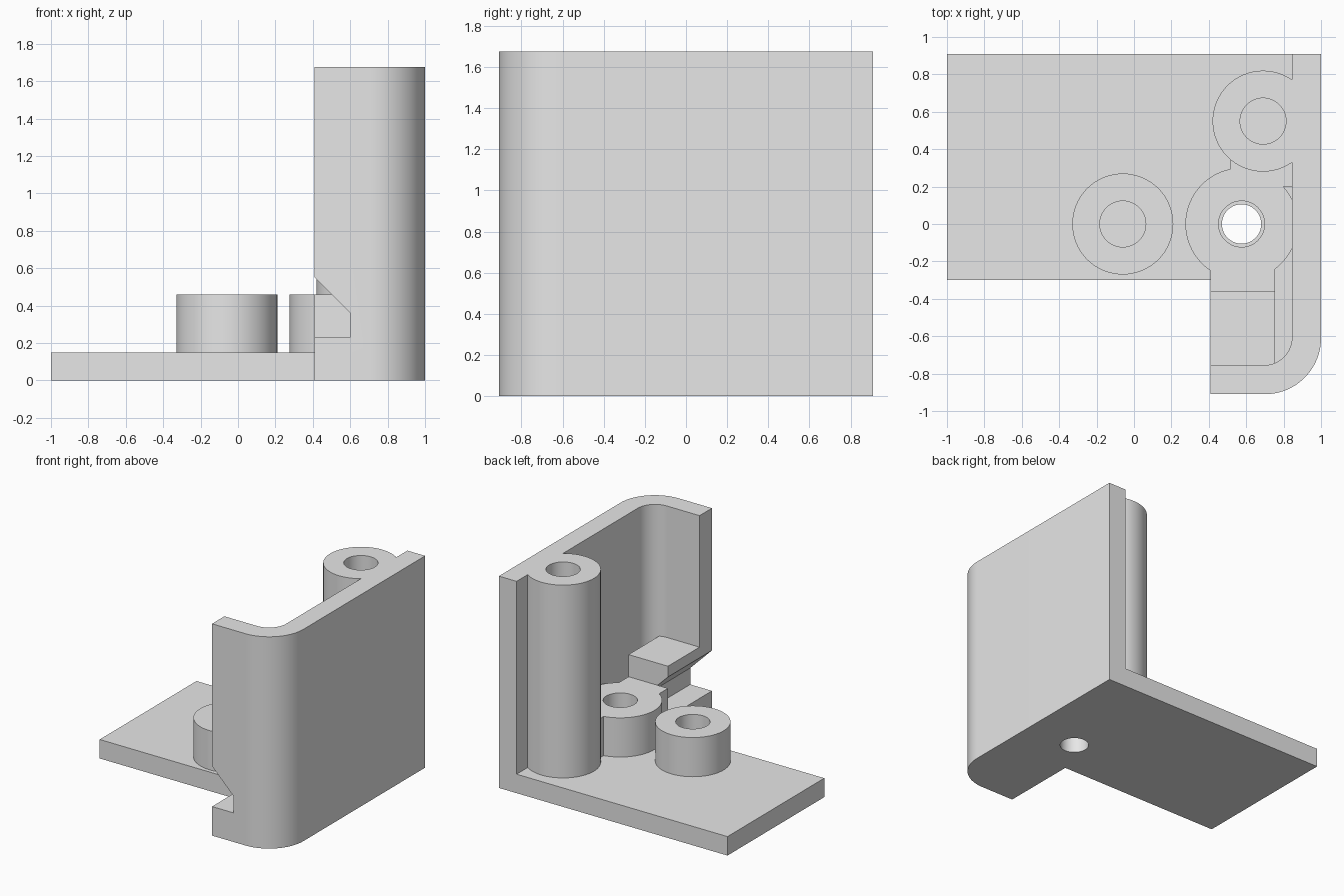
import bpy, bmesh, math
from mathutils import Matrix

cube = bpy.data.objects.get("Cube")
if cube:
    bpy.data.objects.remove(cube, do_unlink=True)

# One plain grey
grey = bpy.data.materials.new("plain_grey")
grey.use_nodes = True
colour = (0.8, 0.8, 0.8, 1)
grey.diffuse_color = colour
grey.node_tree.nodes["Principled BSDF"].inputs["Base Color"].default_value = colour

BASE, LOW, TOP = 0.15, 0.46, 1.675    # plate, boss and wall heights
HOLE = 0.123
BACK, FRONT, INNER = 0.91, -0.91, 0.845
BLOCK_L, BLOCK_R = 0.41, 0.755        # sides of the catch block


def arc(cx, cy, r, start, end, n):
    """Points along an arc, angles in degrees."""
    angles = [math.radians(start + (end - start) * i / n) for i in range(n + 1)]
    return [(cx + r * math.cos(a), cy + r * math.sin(a)) for a in angles]


def prism(name, outline, z0, z1):
    """Extrude a closed counter-clockwise outline upwards."""
    bm = bmesh.new()
    face = bm.faces.new([bm.verts.new((x, y, z0)) for x, y in outline])
    new = bmesh.ops.extrude_face_region(bm, geom=[face])["geom"]
    verts = [v for v in new if isinstance(v, bmesh.types.BMVert)]
    bmesh.ops.translate(bm, verts=verts, vec=(0, 0, z1 - z0))
    bmesh.ops.recalc_face_normals(bm, faces=bm.faces)
    mesh = bpy.data.meshes.new(name)
    bm.to_mesh(mesh)
    bm.free()
    mesh.materials.append(grey)
    obj = bpy.data.objects.new(name, mesh)
    bpy.context.collection.objects.link(obj)
    return obj


def box(name, x0, x1, y0, y1, z0, z1):
    return prism(name, [(x0, y0), (x1, y0), (x1, y1), (x0, y1)], z0, z1)


def cylinder(name, x, y, r, z0, z1):
    return prism(name, arc(x, y, r, 0, 360, 64)[:-1], z0, z1)


def cut(obj, cutter):
    """Subtract the cutter, then discard it."""
    mod = obj.modifiers.new("cut", "BOOLEAN")
    mod.operation = "DIFFERENCE"
    mod.solver = "EXACT"
    mod.object = cutter
    bpy.context.view_layer.objects.active = obj
    bpy.ops.object.modifier_apply(modifier=mod.name)
    bpy.data.objects.remove(cutter, do_unlink=True)


def notch():
    """Cutter with a sloped roof, running from the front through the block."""
    cutter = prism("notch_cutter", [(0.3, 0.23), (0.6, 0.23), (0.6, 0.36), (0.3, 0.66)], 0.3, 1)
    cutter.data.transform(Matrix.Rotation(math.pi / 2, 4, "X"))
    cutter.hide_render = True
    return cutter


# Base plate with rounded foot and a through hole
corner = arc(0.7, -0.61, 0.3, -90, 0, 20)
plate = prism("base_plate", [(-1, -0.3), (BLOCK_L, -0.3), (BLOCK_L, FRONT)] + corner
              + [(1, BACK), (-1, BACK)], 0, BASE)
cut(plate, cylinder("plate_drill", 0.575, 0, 0.105, -0.1, 0.3))

# Tall wall wrapping the rounded corner
inside = arc(0.695, -0.605, 0.15, 0, -90, 20)
wall = prism("corner_wall", [(BLOCK_L, FRONT)] + corner + [(1, BACK), (INNER, BACK)]
             + inside + [(BLOCK_L, -0.755)], BASE, TOP)
cut(wall, notch())

# Catch block behind the front wall
block = box("catch_block", BLOCK_L, BLOCK_R, -0.755, -0.36, BASE, 0.635)
cut(block, notch())
parts = [plate, wall, block]

# Bosses and post, each drilled down to the plate
for name, x, y, r, top in [("middle_boss", -0.06, 0, 0.27, LOW),
                           ("wall_boss", 0.575, 0, 0.3, LOW),
                           ("tall_post", 0.69, 0.55, 0.27, TOP)]:
    boss = cylinder(name, x, y, r, BASE, top)
    cut(boss, cylinder("drill", x, y, HOLE, BASE - 0.1, top + 0.1))
    parts.append(boss)

# Webs joining the wall boss to the catch block and the post
parts.append(box("front_web", BLOCK_L, BLOCK_R, -0.36, -0.2, BASE, LOW))
parts.append(box("back_web", 0.515, INNER, 0.2, 0.38, BASE, LOW))

# Smooth the curved sides, keep the corners sharp
bpy.ops.object.select_all(action="DESELECT")
for obj in parts:
    obj.select_set(True)
bpy.context.view_layer.objects.active = plate
bpy.ops.object.shade_smooth_by_angle(angle=math.radians(30))
